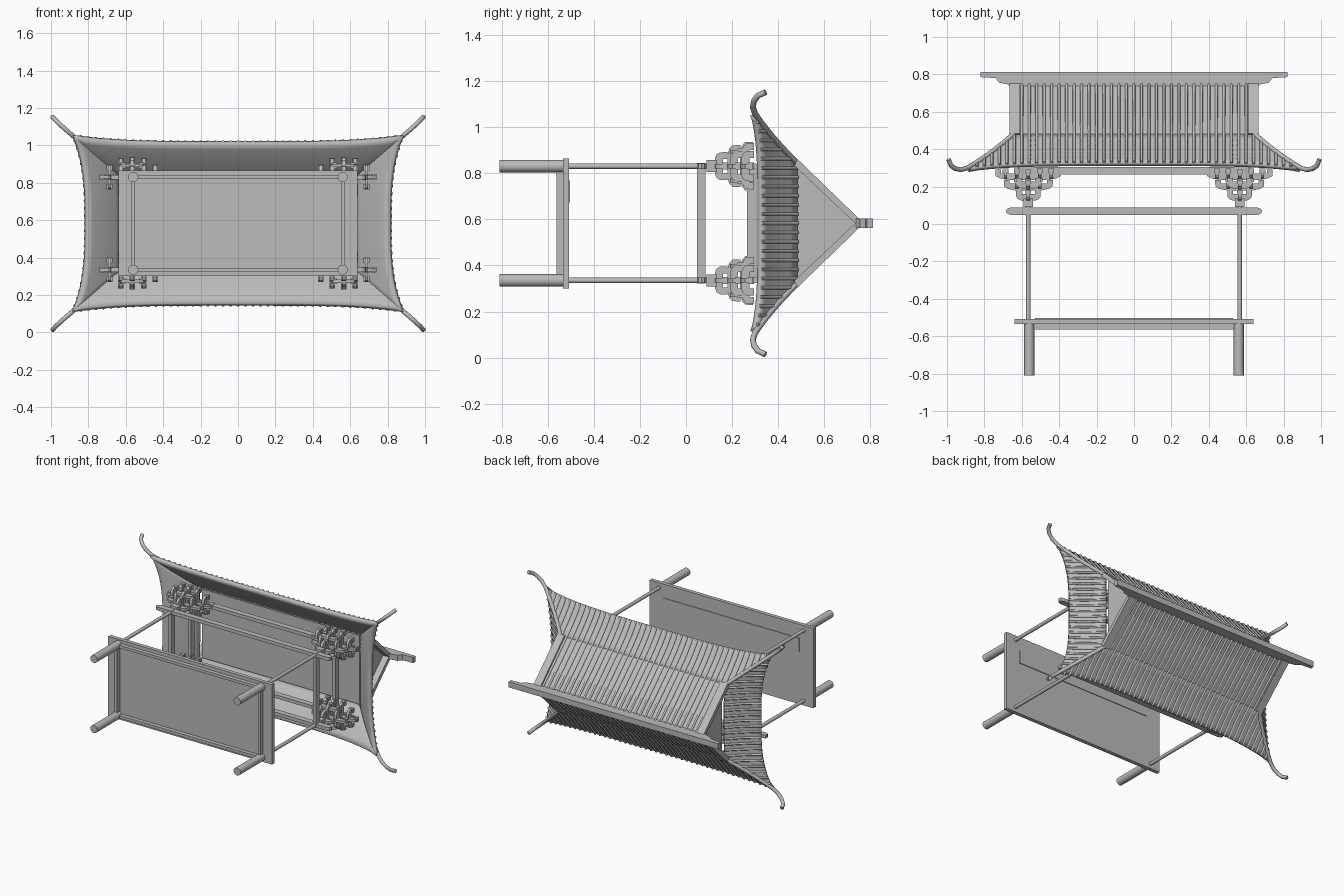
import bpy, bmesh
from math import radians
from mathutils import Vector, Matrix

cube = bpy.data.objects.get("Cube")
if cube:
    bpy.data.objects.remove(cube)

ZC = 0.583  # depth axis centre; the building's own height runs along +y
COL_X, COL_O = 0.565, 0.248

stone = bpy.data.materials.new("plain_grey")
stone.use_nodes = True
stone.diffuse_color = (0.5, 0.5, 0.5, 1)
stone.node_tree.nodes["Principled BSDF"].inputs["Base Color"].default_value = (0.5, 0.5, 0.5, 1)


def P(x, h, o):
    """x across, h building height, o depth offset from the centre line."""
    return Vector((x, h, ZC + o))


def finish(name, bm, smooth=False):
    me = bpy.data.meshes.new(name)
    bm.to_mesh(me)
    bm.free()
    me.materials.append(stone)
    ob = bpy.data.objects.new(name, me)
    bpy.context.collection.objects.link(ob)
    if smooth:
        bpy.ops.object.select_all(action='DESELECT')
        ob.select_set(True)
        bpy.context.view_layer.objects.active = ob
        bpy.ops.object.shade_smooth_by_angle(angle=radians(35))
    return ob


def box(bm, x0, x1, h0, h1, o0, o1):
    size = Matrix.Diagonal((x1 - x0, h1 - h0, o1 - o0, 1))
    mid = P((x0 + x1) / 2, (h0 + h1) / 2, (o0 + o1) / 2)
    bmesh.ops.create_cube(bm, size=1, matrix=Matrix.Translation(mid) @ size)


def prism(bm, pts, a, b, along_x):
    """Extrude a closed (side, height) profile from a to b."""
    def place(s, h, d):
        return P(d, h, s) if along_x else P(s, h, d)
    ends = [[bm.verts.new(place(s, h, d)) for s, h in pts] for d in (a, b)]
    faces = [bm.faces.new(e) for e in ends]
    n = len(pts)
    for i in range(n):
        j = (i + 1) % n
        faces.append(bm.faces.new((ends[0][i], ends[0][j], ends[1][j], ends[1][i])))
    bmesh.ops.recalc_face_normals(bm, faces=faces)


def post(bm, x, o, h0, h1, r):
    turn = Matrix.Rotation(radians(90), 4, 'X')
    bmesh.ops.create_cone(bm, cap_ends=True, segments=24, radius1=r, radius2=r, depth=h1 - h0,
                          matrix=Matrix.Translation(P(x, (h0 + h1) / 2, o)) @ turn)


def tubes(name, paths, r, res=1):
    cu = bpy.data.curves.new(name, 'CURVE')
    cu.dimensions = '3D'
    cu.bevel_depth, cu.bevel_resolution, cu.use_fill_caps = r, res, True
    for path in paths:
        sp = cu.splines.new('POLY')
        sp.points.add(len(path) - 1)
        for pt, co in zip(sp.points, path):
            pt.co = (*co, 1)
    cu.materials.append(stone)
    bpy.context.collection.objects.link(bpy.data.objects.new(name, cu))


corners = [(sx, so) for sx in (-1, 1) for so in (-1, 1)]

# Stilts and columns
bm = bmesh.new()
for sx, so in corners:
    post(bm, sx * 0.56, so * COL_O, -0.81, -0.53, 0.027)
finish("stilts", bm, True)
bm = bmesh.new()
for sx, so in corners:
    post(bm, sx * COL_X, so * COL_O, -0.52, 0.1, 0.012)
finish("columns", bm, True)

# Floor slab, joists under it and the long panel on it
bm = bmesh.new()
box(bm, -0.64, 0.64, -0.535, -0.508, -0.282, 0.282)
finish("floor", bm)
bm = bmesh.new()
for s in (-1, 1):
    box(bm, -0.56, 0.56, -0.563, -0.53, s * COL_O - 0.01, s * COL_O + 0.01)
    box(bm, s * 0.56 - 0.01, s * 0.56 + 0.01, -0.563, -0.53, -COL_O, COL_O)
finish("floor_joists", bm)
bm = bmesh.new()
box(bm, -0.53, 0.53, -0.51, -0.503, 0.09, 0.185)
finish("floor_panel", bm)

# Tie beams with rounded ends, and purlins on the brackets
bm = bmesh.new()
end = [(0.66, 0.048), (0.678, 0.055), (0.685, 0.068), (0.678, 0.081), (0.66, 0.088)]
outline = end + [(-x, h) for x, h in reversed(end)]
for s in (-1, 1):
    prism(bm, outline, s * COL_O - 0.012, s * COL_O + 0.012, False)
    box(bm, s * COL_X - 0.012, s * COL_X + 0.012, 0.048, 0.084, -0.262, 0.262)
finish("tie_beams", bm)
bm = bmesh.new()
for s in (-1, 1):
    box(bm, -0.62, 0.62, 0.265, 0.305, s * COL_O - 0.012, s * COL_O + 0.012)
    box(bm, s * COL_X - 0.012, s * COL_X + 0.012, 0.265, 0.305, -COL_O, COL_O)
finish("purlins", bm)


# Bracket sets: bow-shaped arms carrying small blocks
def arm(bm, x, o, h, half, along_x):
    right = [(half * 0.55, 0), (half * 0.85, 0.008), (half, 0.022), (half, 0.036)]
    base = x if along_x else o
    pts = [(base + s, h + d) for s, d in right]
    pts += [(base - s, h + d) for s, d in reversed(right)]
    cross = o if along_x else x
    prism(bm, pts, cross - 0.009, cross + 0.009, not along_x)
    for s in (-1, 0, 1):
        c = s * (half - 0.014)
        cx, co = (x + c, o) if along_x else (x, o + c)
        box(bm, cx - 0.015, cx + 0.015, h + 0.034, h + 0.056, co - 0.015, co + 0.015)


for sx, so in corners:
    bm = bmesh.new()
    x, o = sx * COL_X, so * COL_O
    box(bm, x - 0.026, x + 0.026, 0.09, 0.135, o - 0.026, o + 0.026)
    for h, half_x, half_o in ((0.125, 0.065, 0.06), (0.18, 0.13, 0.09), (0.235, 0.175, 0.105)):
        arm(bm, x, o, h, half_x, True)
        arm(bm, x, o, h, half_o, False)
    for s in (-1, 1):
        arm(bm, x + s * 0.062, o, 0.19, 0.065, False)
        arm(bm, x + s * 0.062, o, 0.24, 0.1, False)
        arm(bm, x + s * 0.122, o, 0.24, 0.065, False)
        arm(bm, x, o + s * 0.062, 0.19, 0.065, True)
    finish(("left" if sx > 0 else "right") + ("_upper" if so > 0 else "_lower") + "_bracket_set", bm)


# Flared skirt roof, described by a long face and an end face
def long_face(x, t, sign):
    s = min(1, abs(x) / (0.64 + 0.25 * t))
    eave_o, eave_h = 0.44 + 0.035 * s ** 4, 0.33 - 0.03 * s ** 4
    h = 0.485 + (eave_h - 0.485) * t - 0.04 * t * (1 - t)
    return P(x, h, sign * (0.26 + (eave_o - 0.26) * t))


def end_face(o, t, sign):
    s = min(1, abs(o) / (0.26 + 0.215 * t))
    eave_x, eave_h = 0.82 + 0.07 * s ** 3, 0.33 - 0.03 * s ** 4
    h = 0.485 + (eave_h - 0.485) * t - 0.04 * t * (1 - t)
    return P(sign * (0.64 + (eave_x - 0.64) * t), h, o)


bm = bmesh.new()
N, T = 32, 6
for face, inner, grow in ((long_face, 0.64, 0.25), (end_face, 0.26, 0.215)):
    for sign in (-1, 1):
        grid = [[bm.verts.new(face((2 * i / N - 1) * (inner + grow * j / T), j / T, sign))
                 for i in range(N + 1)] for j in range(T + 1)]
        for j in range(T):
            for i in range(N):
                bm.faces.new((grid[j][i], grid[j][i + 1], grid[j + 1][i + 1], grid[j + 1][i]))
bmesh.ops.remove_doubles(bm, verts=bm.verts, dist=0.0005)
bm.normal_update()
for f in bm.faces:
    if f.normal.y < 0:
        f.normal_flip()
skirt = finish("skirt_roof", bm, True)
solid = skirt.modifiers.new("thickness", 'SOLIDIFY')
solid.thickness, solid.offset = 0.024, -1

# Gabled upper roof, its verge boards and the ridge
bm = bmesh.new()
prism(bm, [(-0.265, 0.482), (0, 0.758), (0.265, 0.482)], -0.62, 0.62, True)
finish("upper_roof", bm)
bm = bmesh.new()
for sx in (-1, 1):
    for so in (-1, 1):
        board = [(0, 0.772), (so * 0.278, 0.485), (so * 0.25, 0.47), (0, 0.735)]
        prism(bm, board, sx * 0.61, sx * 0.665, True)
finish("verge_boards", bm)
bm = bmesh.new()
half = [(0.82, 0.812), (0.82, 0.785), (0.74, 0.78), (0.72, 0.755), (0.68, 0.748), (0.66, 0.735)]
prism(bm, half + [(-x, h) for x, h in reversed(half)], -0.02, 0.02, False)
finish("ridge", bm)

# Tile ribs down every slope
steps = 7
ribs = []
for sign in (-1, 1):
    for k in range(-21, 22):
        x = k * 0.04
        t0 = max(0, (abs(x) - 0.64) / 0.25)
        path = [long_face(x, t0 + (1 - t0) * i / steps, sign) for i in range(steps + 1)]
        if abs(x) < 0.62:
            path.insert(0, P(x, 0.755, sign * 0.006))
        ribs.append(path)
    for k in range(-11, 12):
        o = k * 0.04
        t0 = max(0, (abs(o) - 0.26) / 0.215)
        ribs.append([end_face(o, t0 + (1 - t0) * i / steps, sign) for i in range(steps + 1)])
tubes("tile_ribs", ribs, 0.008)

# Hip ridges sweeping up into tips
hips = []
for sx, so in corners:
    path = [long_face(sx * (0.64 + 0.25 * i / steps), i / steps, so) for i in range(steps + 1)]
    tip = [(0.925, 0.29, 0.505), (0.955, 0.296, 0.532), (0.978, 0.312, 0.554), (0.991, 0.345, 0.569)]
    hips.append(path + [P(sx * x, h, so * o) for x, h, o in tip])
tubes("hip_ridges", hips, 0.013, 2)
